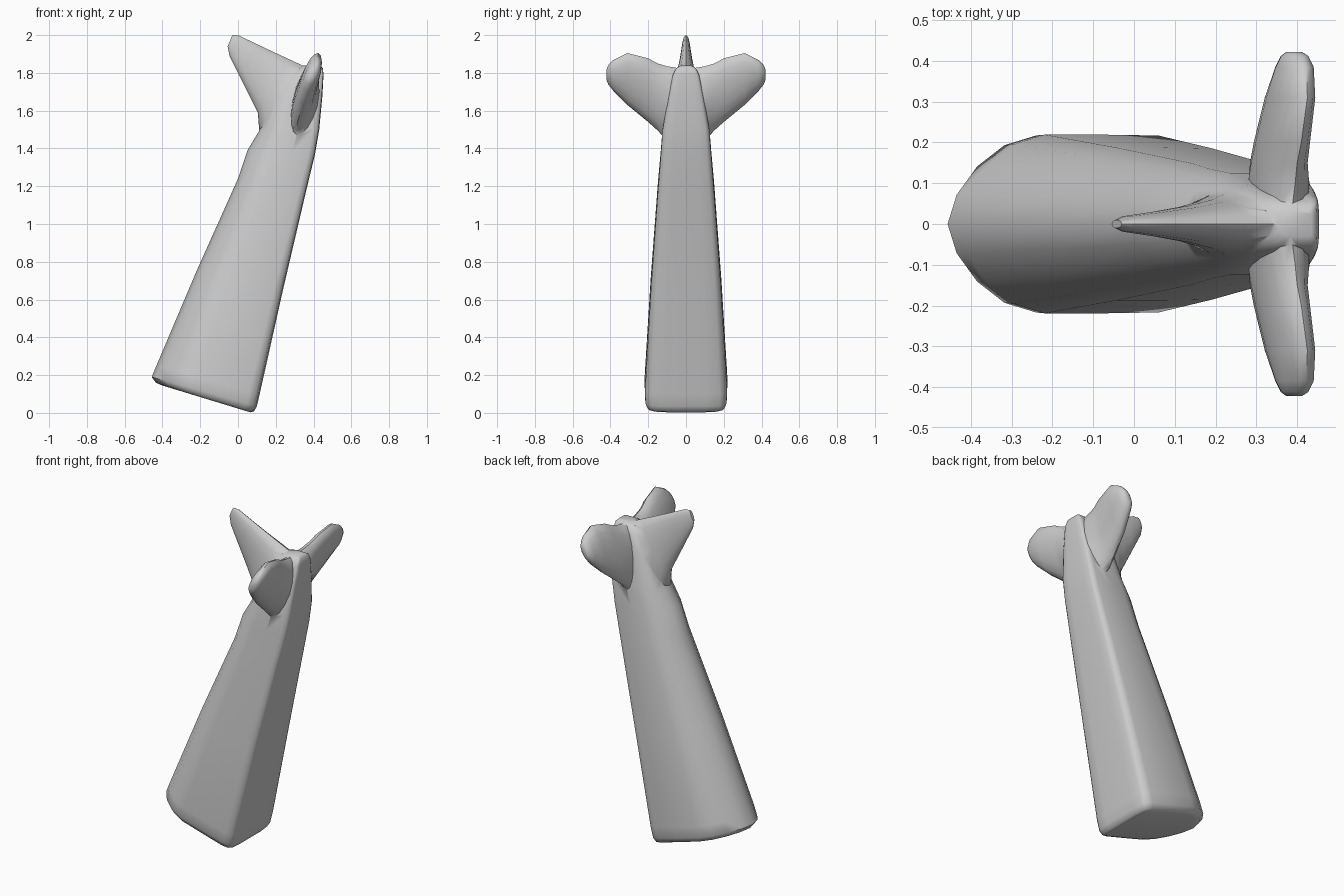
import bpy, bmesh, math
from mathutils import Vector

if "Cube" in bpy.data.objects:
    bpy.data.objects.remove(bpy.data.objects["Cube"])


def loft(name, rings):
    """Skin a list of equal-length point rings and cap both ends."""
    bm = bmesh.new()
    loops = [[bm.verts.new(p) for p in ring] for ring in rings]
    n = len(loops[0])
    for a, b in zip(loops, loops[1:]):
        for i in range(n):
            j = (i + 1) % n
            bm.faces.new((a[i], a[j], b[j], b[i]))
    bm.faces.new(loops[0][::-1])
    bm.faces.new(loops[-1])
    bmesh.ops.recalc_face_normals(bm, faces=bm.faces)
    mesh = bpy.data.meshes.new(name)
    bm.to_mesh(mesh)
    bm.free()
    ob = bpy.data.objects.new(name, mesh)
    bpy.context.collection.objects.link(ob)
    return ob


# D-shaped half section: u from rounded side to flat side, v = share of half width
HALF = [(0, 0), (.04, .33), (.13, .65), (.25, .89), (.39, 1), (.65, 1), (.9, .99),
        (.965, .94), (.99, .82), (1, .5)]
SECTION = HALF + [(u, -v) for u, v in HALF[:0:-1]]


def body_ring(lx, lz, rx, rz, w):
    return [(lx + (rx - lx) * u, v * w, lz + (rz - lz) * u) for u, v in SECTION]


def fin_ring(low, top, thick):
    """Oval section between two edge points, thickened along a given vector."""
    low, top, thick = Vector(low), Vector(top), Vector(thick)
    mid, half = (low + top) / 2, (top - low) / 2
    return [mid + half * math.cos(t) + thick * math.sin(t)
            for t in (2 * math.pi * k / 16 for k in range(16))]


# Leaning tapered body
body = loft("body", [body_ring(*r) for r in [
    (-.40, .145, .065, .003, .18), (-.435, .16, .085, .008, .205),
    (-.457, .19, .10, .035, .217), (-.432, .25, .115, .10, .219),
    (-.22, .75, .238, .65, .187), (0, 1.24, .362, 1.18, .149),
    (.05, 1.39, .408, 1.37, .134), (.11, 1.49, .43, 1.5, .125),
    (.17, 1.68, .446, 1.67, .095), (.25, 1.79, .453, 1.79, .07),
    (.31, 1.825, .449, 1.825, .052), (.35, 1.838, .435, 1.838, .03)]])

# Rear fin, thin across y
rear_fin = loft("rear_fin", [fin_ring((lx, 0, lz), (tx, 0, tz), (0, t, 0))
                             for lx, lz, tx, tz, t in [
    (.25, 1.38, .40, 1.825, .09), (.112, 1.50, .34, 1.84, .075),
    (.105, 1.59, .28, 1.868, .06), (.07, 1.66, .2, 1.905, .045),
    (.02, 1.76, .1, 1.952, .032), (-.045, 1.89, .005, 1.998, .02),
    (-.055, 1.94, -.03, 2.0, .01)]])

# Mirrored pair of side fins, leaning with the body
fins = [rear_fin]
for side, label in ((1, "left"), (-1, "right")):
    fins.append(loft(label + "_side_fin", [
        fin_ring((lx, side * y, lz), (tx, side * y, tz), (t, 0, -.25 * t))
        for y, lx, lz, tx, tz, t in [
            (.02, .32, 1.40, .385, 1.822, .07), (.10, .315, 1.44, .395, 1.835, .065),
            (.15, .31, 1.495, .40, 1.85, .055), (.2, .315, 1.54, .41, 1.877, .05),
            (.31, .34, 1.63, .425, 1.905, .045), (.385, .365, 1.705, .422, 1.868, .038),
            (.412, .372, 1.74, .415, 1.84, .026), (.422, .38, 1.765, .405, 1.815, .014)]]))

# Fuse the fins into the body so no inner walls remain
for fin in fins:
    mod = body.modifiers.new("join_" + fin.name, 'BOOLEAN')
    mod.operation = 'UNION'
    mod.solver = 'EXACT'
    mod.object = fin
fused = bpy.data.meshes.new_from_object(
    body.evaluated_get(bpy.context.evaluated_depsgraph_get()))
body.modifiers.clear()
body.data = fused
body.name = "finned_body"
for fin in fins:
    bpy.data.objects.remove(fin)

bpy.ops.object.select_all(action='DESELECT')
body.select_set(True)
bpy.context.view_layer.objects.active = body
bpy.ops.object.shade_smooth_by_angle(angle=math.radians(50))
